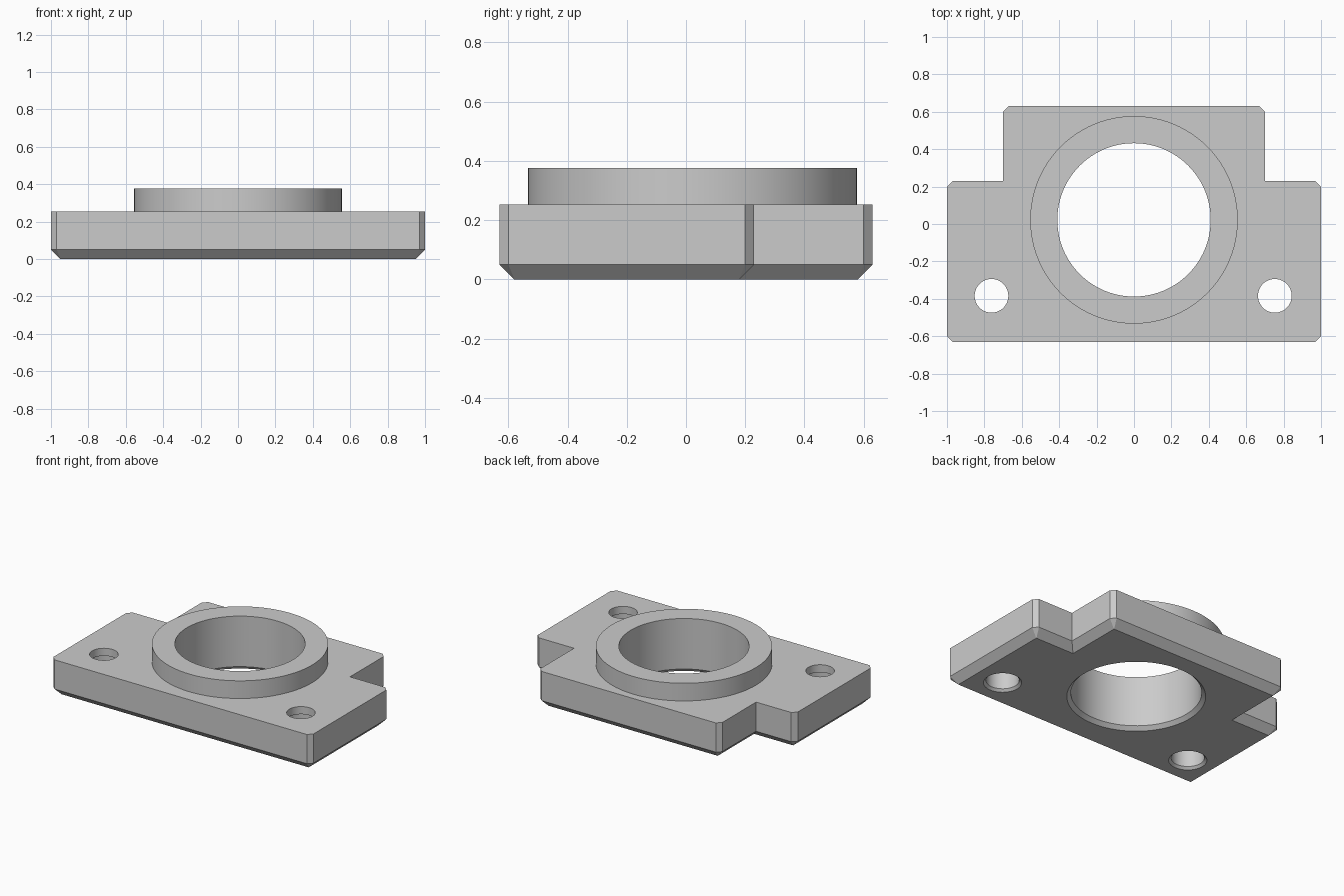
import bpy, bmesh, math

if "Cube" in bpy.data.objects:
    bpy.data.objects.remove(bpy.data.objects["Cube"], do_unlink=True)

grey = bpy.data.materials.new("plain grey")
grey.use_nodes = True
colour = (0.6, 0.6, 0.6, 1)
grey.diffuse_color = colour
grey.node_tree.nodes["Principled BSDF"].inputs["Base Color"].default_value = colour

PLATE_TOP, COLLAR_TOP = 0.253, 0.376
BORE = (0, 0.022)
BORE_RADIUS = 0.41


def make_object(name, bm):
    bmesh.ops.recalc_face_normals(bm, faces=bm.faces)
    mesh = bpy.data.meshes.new(name)
    bm.to_mesh(mesh)
    bm.free()
    mesh.materials.append(grey)
    obj = bpy.data.objects.new(name, mesh)
    bpy.context.collection.objects.link(obj)
    return obj


def lathe(name, profile, centre, segments=96, closed=False):
    """Turn (radius, z) points about a vertical axis; open profiles get flat caps."""
    bm = bmesh.new()
    rings = []
    for r, z in profile:
        angles = [2 * math.pi * i / segments for i in range(segments)]
        rings.append([bm.verts.new((centre[0] + r * math.cos(a),
                                    centre[1] + r * math.sin(a), z)) for a in angles])
    pairs = list(zip(rings, rings[1:]))
    if closed:
        pairs.append((rings[-1], rings[0]))
    else:
        bm.faces.new(rings[0])
        bm.faces.new(rings[-1])
    for low, high in pairs:
        for i in range(segments):
            j = (i + 1) % segments
            bm.faces.new((low[i], low[j], high[j], high[i]))
    return make_object(name, bm)


def outline(inset, c):
    """Stepped plate outline with its outer corners cut by c."""
    wide, narrow = 1 - inset, 0.7 - inset
    front, step, back = -0.63 + inset, 0.23 - inset, 0.63 - inset
    half = [(wide - c, front), (wide, front + c), (wide, step - c), (wide - c, step),
            (narrow, step), (narrow, back - c), (narrow - c, back)]
    return half + [(-x, y) for x, y in reversed(half)]


# Base plate with cut corners and a bevelled underside
bm = bmesh.new()
layers = []
for inset, corner, z in ((0.05, 0.001, 0), (0, 0.03, 0.05), (0, 0.03, PLATE_TOP)):
    layers.append([bm.verts.new((x, y, z)) for x, y in outline(inset, corner)])
bm.faces.new(layers[0])
bm.faces.new(layers[-1])
for low, high in zip(layers, layers[1:]):
    for i in range(len(low)):
        j = (i + 1) % len(low)
        bm.faces.new((low[i], low[j], high[j], high[i]))
plate = make_object("base_plate", bm)

# Bore and mounting holes, flared at the underside
cutters = [lathe("bore_cutter", [(BORE_RADIUS + 0.045, -0.02), (BORE_RADIUS, 0.025),
                                 (BORE_RADIUS, 0.5)], BORE)]
for x in (-0.762, 0.753):
    cutters.append(lathe("hole_cutter", [(0.14, -0.02), (0.104, 0.016), (0.104, 0.2),
                                         (0.09, 0.2), (0.09, 0.5)], (x, -0.384), 64))
bpy.context.view_layer.objects.active = plate
for cutter in cutters:
    cutter.hide_render = True
    mod = plate.modifiers.new("cut", 'BOOLEAN')
    mod.operation = 'DIFFERENCE'
    mod.solver = 'EXACT'
    mod.object = cutter
    bpy.ops.object.modifier_apply(modifier=mod.name)
for cutter in cutters:
    bpy.data.objects.remove(cutter, do_unlink=True)

# Raised collar around the bore
collar = lathe("bore_collar", [(BORE_RADIUS, PLATE_TOP), (0.555, PLATE_TOP),
                               (0.555, COLLAR_TOP), (BORE_RADIUS, COLLAR_TOP)],
               BORE, closed=True)

# Smooth round walls, crisp edges
bpy.ops.object.select_all(action='DESELECT')
for obj in (plate, collar):
    obj.select_set(True)
bpy.ops.object.shade_smooth_by_angle(angle=math.radians(20))
